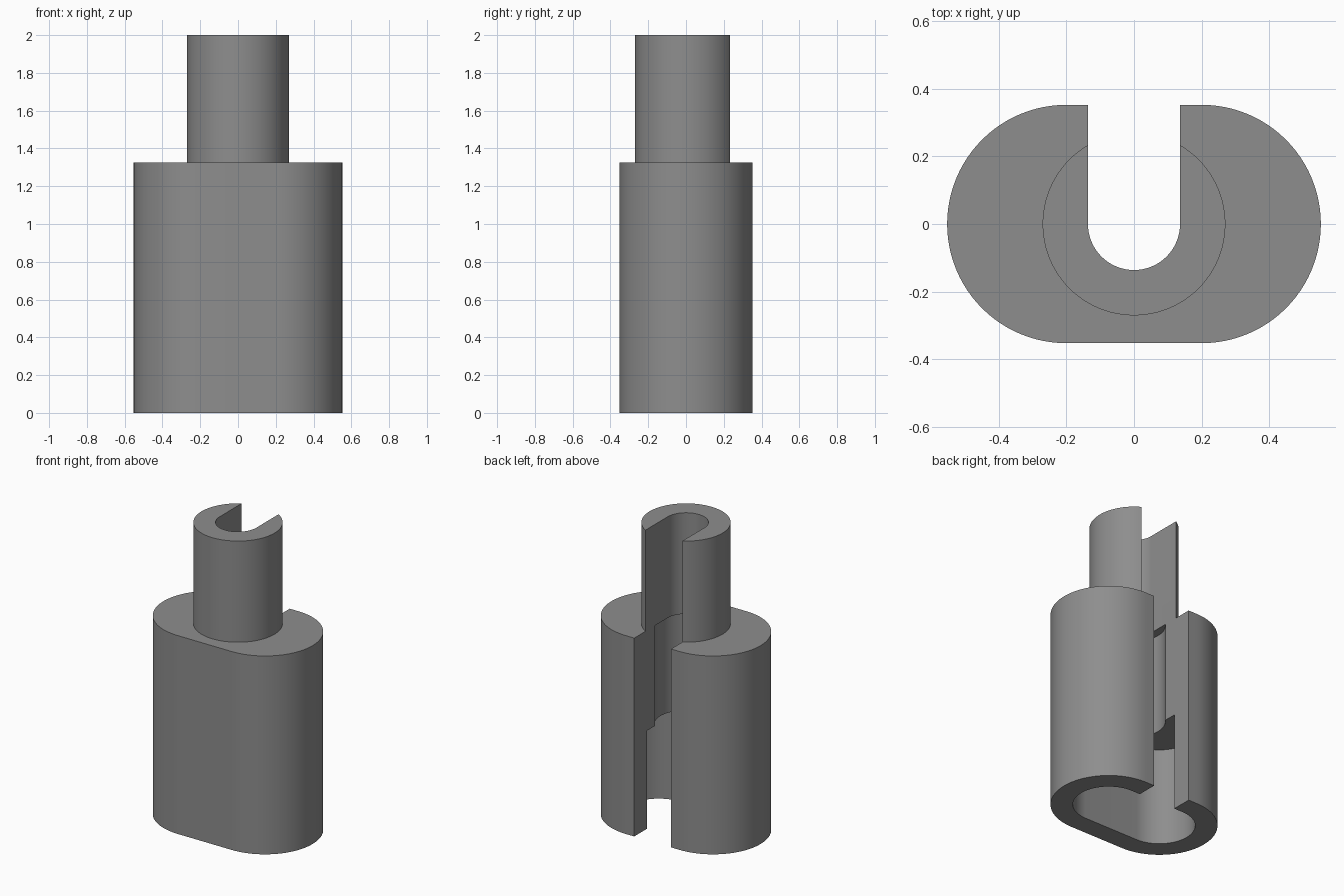
import bpy, bmesh, math

if "Cube" in bpy.data.objects:
    bpy.data.objects.remove(bpy.data.objects["Cube"])

BLOCK_TOP = 1.3245   # shoulder height
LEDGE = 0.655        # ceiling of the lower cavity
SEG = 48             # segments per half circle

grey = bpy.data.materials.new("mid_grey")
grey.diffuse_color = (0.27, 0.27, 0.27, 1)
grey.use_nodes = True
grey.node_tree.nodes["Principled BSDF"].inputs["Base Color"].default_value = grey.diffuse_color


def arc(cx, r, start, end):
    return [(cx + r * math.cos(start + (end - start) * i / SEG),
             r * math.sin(start + (end - start) * i / SEG)) for i in range(SEG + 1)]


def stadium(half_straight, r):
    q = math.pi / 2
    pts = arc(half_straight, r, -q, q) + arc(-half_straight, r, q, 3 * q)
    return pts if half_straight else pts[:SEG] + pts[SEG + 1:-1]


def prism(name, profile, z0, z1):
    bm = bmesh.new()
    face = bm.faces.new([bm.verts.new((x, y, z0)) for x, y in profile])
    top = bmesh.ops.extrude_face_region(bm, geom=[face])["geom"]
    bmesh.ops.translate(bm, vec=(0, 0, z1 - z0),
                        verts=[v for v in top if isinstance(v, bmesh.types.BMVert)])
    bmesh.ops.recalc_face_normals(bm, faces=bm.faces)
    mesh = bpy.data.meshes.new(name)
    bm.to_mesh(mesh)
    bm.free()
    mesh.materials.append(grey)
    ob = bpy.data.objects.new(name, mesh)
    bpy.context.collection.objects.link(ob)
    return ob


def combine(target, tool, operation):
    mod = target.modifiers.new(tool.name, 'BOOLEAN')
    mod.operation, mod.solver, mod.object = operation, 'EXACT', tool
    bpy.context.view_layer.objects.active = target
    bpy.ops.object.modifier_apply(modifier=mod.name)
    bpy.data.objects.remove(tool)


# Oblong block with a round stem on top
body = prism("slotted_housing", stadium(0.2, 0.352), 0, BLOCK_TOP)
combine(body, prism("stem", stadium(0, 0.27), 1.0, 2.0), 'UNION')

# Oblong lower cavity and round middle bore
combine(body, prism("lower_cavity", stadium(0.2, 0.217), -0.1, LEDGE), 'DIFFERENCE')
combine(body, prism("middle_bore", stadium(0, 0.19), 0.4, BLOCK_TOP), 'DIFFERENCE')

# Round-ended slot open to the back over the full height
slot = arc(0, 0.136, math.pi, 2 * math.pi) + [(0.136, 0.6), (-0.136, 0.6)]
combine(body, prism("back_slot", slot, -0.1, 2.1), 'DIFFERENCE')

# Smooth curved walls, sharp rims
bpy.ops.object.select_all(action='DESELECT')
body.select_set(True)
bpy.context.view_layer.objects.active = body
bpy.ops.object.shade_smooth_by_angle(angle=math.radians(30))
